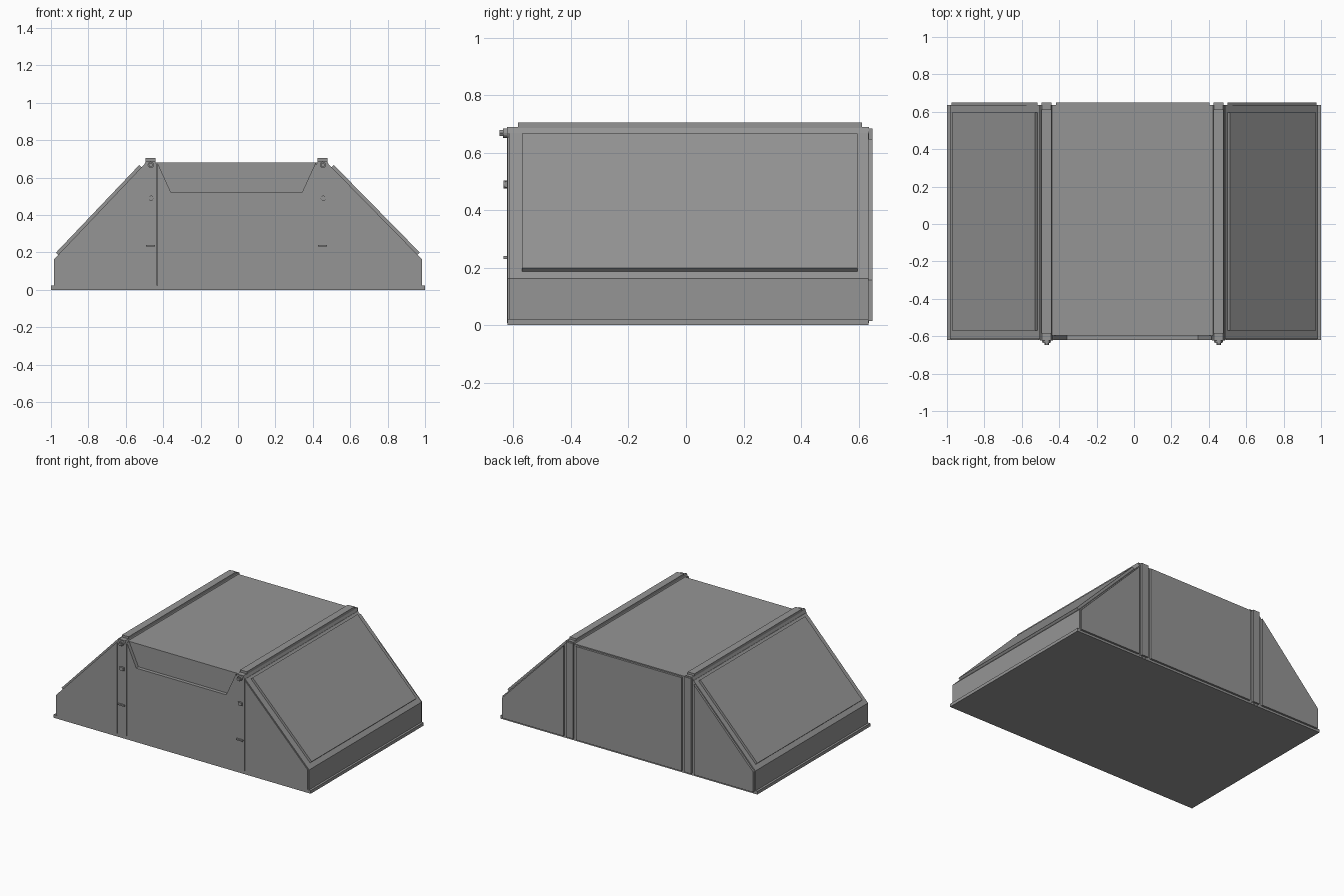
import bpy, bmesh, math
from mathutils import Vector

if "Cube" in bpy.data.objects:
    bpy.data.objects.remove(bpy.data.objects["Cube"])

grey = bpy.data.materials.new("steel_grey")
grey.use_nodes = True
colour = (0.30, 0.30, 0.30, 1)
grey.diffuse_color = colour
grey.node_tree.nodes["Principled BSDF"].inputs["Base Color"].default_value = colour


def finish(name, bm):
    bmesh.ops.recalc_face_normals(bm, faces=bm.faces)
    mesh = bpy.data.meshes.new(name)
    bm.to_mesh(mesh)
    bm.free()
    mesh.materials.append(grey)
    ob = bpy.data.objects.new(name, mesh)
    bpy.context.collection.objects.link(ob)
    return ob


def prism(name, outline, y0, y1):
    """Extrude an x-z outline from y0 to y1."""
    bm = bmesh.new()
    face = bm.faces.new([bm.verts.new((x, y0, z)) for x, z in outline])
    geom = bmesh.ops.extrude_face_region(bm, geom=[face])["geom"]
    verts = [g for g in geom if isinstance(g, bmesh.types.BMVert)]
    bmesh.ops.translate(bm, verts=verts, vec=(0, y1 - y0, 0))
    return finish(name, bm)


def box(name, x0, x1, y0, y1, z0, z1):
    return prism(name, [(x0, z0), (x1, z0), (x1, z1), (x0, z1)], y0, y1)


def bolt(name, x, z, radius, y0, y1, sides):
    pts = [(x + radius * math.cos(2 * math.pi * i / sides),
            z + radius * math.sin(2 * math.pi * i / sides)) for i in range(sides)]
    return prism(name, pts, y0, y1)


FRONT, BACK = -0.62, 0.635
POSTS = {"right": -0.468, "left": 0.452}

# Base lip and central body
box("base_plate", -1, 1, FRONT, BACK, 0, 0.022)
box("central_body", -0.44, 0.43, -0.595, BACK, 0.005, 0.68)

# Front panel with the shallow notch at its top
prism("front_panel", [(-0.431, 0.012), (0.417, 0.012), (0.417, 0.68), (0.415, 0.68),
                      (0.342, 0.52), (-0.358, 0.52), (-0.431, 0.68)], FRONT, -0.59)
box("back_panel", -0.418, 0.403, BACK - 0.01, 0.649, 0.015, 0.672)

for side, px in POSTS.items():
    s = 1 if px > 0 else -1
    shoulder = px + s * 0.036

    # Sloping side compartment
    low, high = Vector((s * 0.985, 0.162)), Vector((shoulder, 0.668))
    prism(side + "_side_body", [(px, 0.005), (s * 0.985, 0.005), low, high, (px, 0.668)],
          FRONT + 0.004, BACK)

    # Thin front facing sheet, with a seam beside the post
    prism(side + "_front_sheet", [(shoulder + s * 0.004, 0.022), (s * 0.975, 0.022),
                                  (s * 0.975, 0.162), (shoulder + s * 0.004, 0.655)],
          FRONT, FRONT + 0.01)

    # Raised cover on the slope
    run = high - low
    out = Vector((s * abs(run.y), abs(run.x))).normalized() * 0.017
    a, b = low + run * 0.05, low + run * 0.975
    prism(side + "_slope_cover", [a, b, b + out, a + out], -0.57, 0.597)

    # Raised back panel
    prism(side + "_back_panel", [(shoulder + s * 0.012, 0.015), (s * 0.977, 0.015),
                                 (s * 0.977, 0.158), (shoulder + s * 0.012, 0.648)],
          BACK - 0.01, 0.649)

    # Full depth frame with chamfered top, forming the front post and roof rail
    prism(side + "_frame", [(px - 0.034, 0.008), (px + 0.034, 0.008), (px + 0.034, 0.668),
                            (px + 0.024, 0.69), (px - 0.024, 0.69), (px - 0.034, 0.668)],
          FRONT - 0.002, BACK + 0.001)
    box(side + "_rail_cap", px - 0.026, px + 0.026, -0.585, 0.612, 0.685, 0.705)
    box(side + "_back_post", px - 0.026, px + 0.026, BACK - 0.01, 0.649, 0.015, 0.685)

    # Post fittings: upper bolt, middle latch, lower slot
    bolt(side + "_upper_bolt_base", px + 0.002, 0.668, 0.017, -0.636, FRONT, 16)
    bolt(side + "_upper_bolt_head", px + 0.002, 0.668, 0.012, -0.648, -0.63, 6)
    bolt(side + "_middle_bolt", px + 0.004, 0.49, 0.014, -0.634, FRONT, 12)
    box(side + "_middle_latch", px - 0.012, px + 0.02, -0.63, FRONT, 0.479, 0.501)
    box(side + "_lower_tab", px - 0.025, px + 0.025, -0.634, FRONT, 0.231, 0.24)
